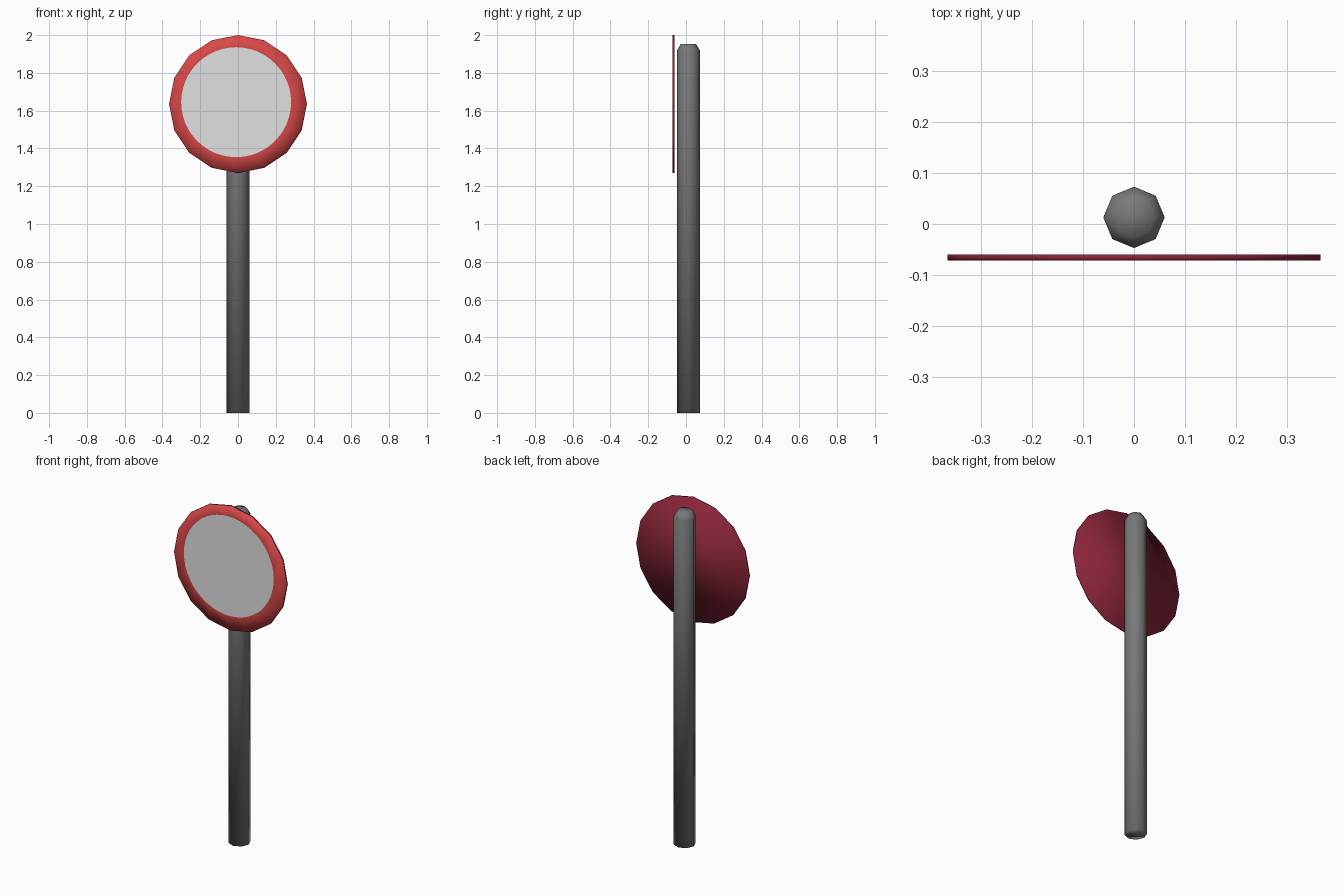
import bpy, bmesh, math

if "Cube" in bpy.data.objects:
    bpy.data.objects.remove(bpy.data.objects["Cube"])


def material(name, rgb):
    m = bpy.data.materials.new(name)
    m.diffuse_color = (*rgb, 1)
    m.use_nodes = True
    m.node_tree.nodes["Principled BSDF"].inputs["Base Color"].default_value = m.diffuse_color
    return m


def make_object(name, bm, mats):
    bmesh.ops.recalc_face_normals(bm, faces=bm.faces)
    for f in bm.faces:
        f.smooth = True
    mesh = bpy.data.meshes.new(name)
    bm.to_mesh(mesh)
    bm.free()
    for m in mats:
        mesh.materials.append(m)
    ob = bpy.data.objects.new(name, mesh)
    bpy.context.collection.objects.link(ob)
    return ob


def circle(n, r):
    return [(r * math.cos(math.tau * i / n), r * math.sin(math.tau * i / n)) for i in range(n)]


grey = material("pole grey", (0.19, 0.19, 0.19))
red = material("sign red", (0.70, 0.065, 0.065))
white = material("sign white", (0.75, 0.75, 0.75))
maroon = material("back maroon", (0.25, 0.018, 0.04))

# Pole: eight-sided with a chamfered top
bm = bmesh.new()
rings = [[bm.verts.new((x, y + 0.013, z)) for x, y in circle(8, r)]
         for r, z in [(0.06, 0), (0.06, 1.92), (0.04, 1.953)]]
for a, b in zip(rings, rings[1:]):
    for i in range(8):
        j = (i + 1) % 8
        bm.faces.new((a[i], a[j], b[j], b[i]))
bm.faces.new(rings[0])
bm.faces.new(rings[-1])
make_object("pole", bm, [grey])

# Sign plate: sixteen-sided disc with a round white field cut into the front
N, K = 16, 3
bm = bmesh.new()
front = [bm.verts.new((x, -0.071, z + 1.635)) for x, z in circle(N, 0.365)]
back = [bm.verts.new((x, -0.06, z + 1.635)) for x, z in circle(N, 0.365)]
field = [bm.verts.new((x - 0.01, -0.071, z + 1.645)) for x, z in circle(N * K, 0.291)]
bm.faces.new(field).material_index = 1
bm.faces.new(back).material_index = 2
for i in range(N):
    j = (i + 1) % N
    inner = [field[(K * i + k) % (N * K)] for k in range(K, -1, -1)]
    bm.faces.new([front[i], front[j]] + inner)
    bm.faces.new((front[i], front[j], back[j], back[i])).material_index = 2
make_object("sign_plate", bm, [red, white, maroon])
